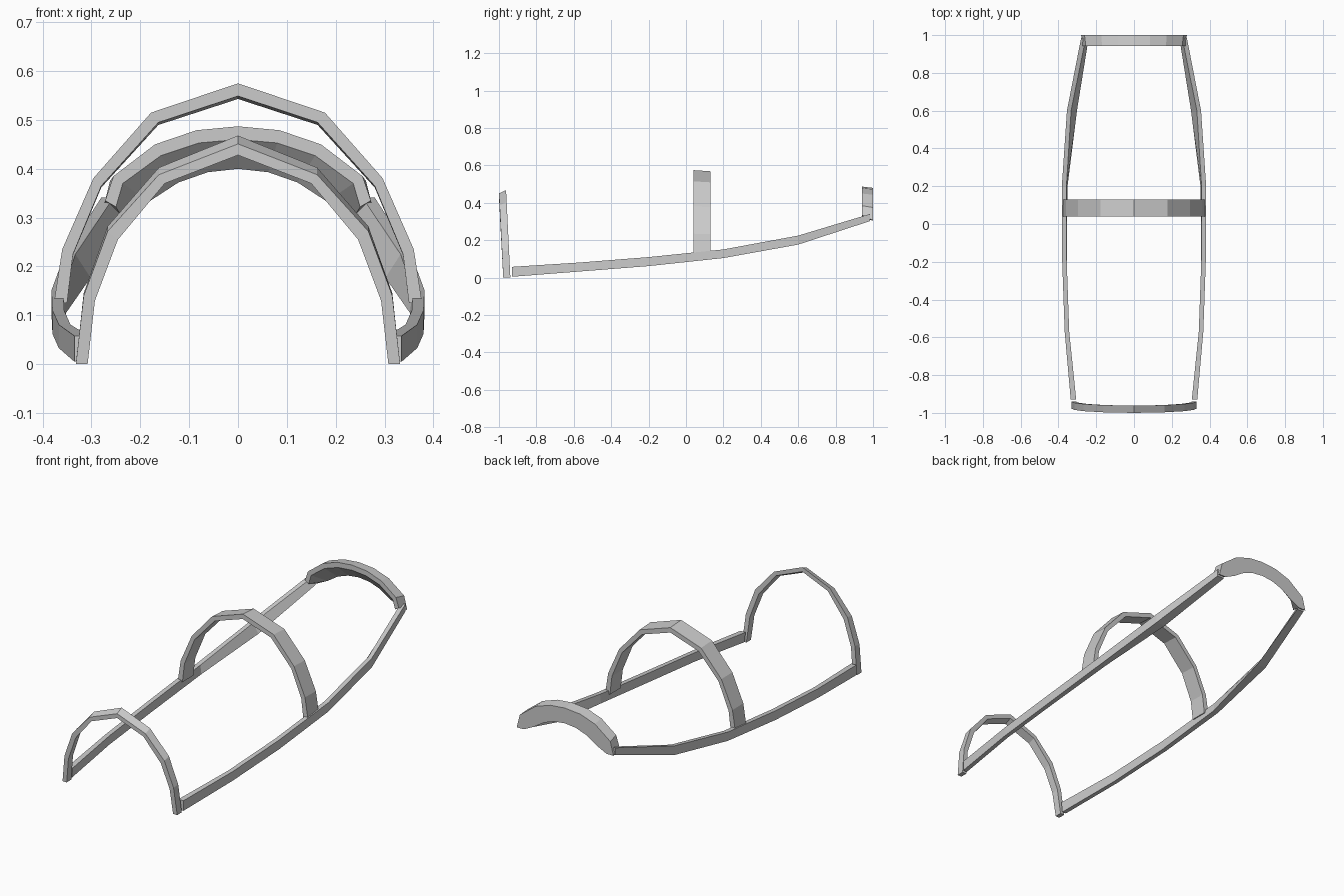
import bpy
import bmesh

cube = bpy.data.objects.get("Cube")
if cube:
    bpy.data.objects.remove(cube, do_unlink=True)

# Single plain metal colour
metal = bpy.data.materials.new("grey_metal")
metal.use_nodes = True
colour = (0.6, 0.6, 0.6, 1)
metal.diffuse_color = colour
metal.node_tree.nodes["Principled BSDF"].inputs["Base Color"].default_value = colour


def loft(name, sections):
    """Skin a row of four-cornered cross-sections, with capped ends."""
    bm = bmesh.new()
    rings = [[bm.verts.new(p) for p in s] for s in sections]
    for a, b in zip(rings, rings[1:]):
        for i in range(4):
            j = (i + 1) % 4
            bm.faces.new((a[i], a[j], b[j], b[i]))
    bm.faces.new(rings[0])
    bm.faces.new(rings[-1])
    bmesh.ops.recalc_face_normals(bm, faces=bm.faces)
    mesh = bpy.data.meshes.new(name)
    bm.to_mesh(mesh)
    bm.free()
    mesh.materials.append(metal)
    obj = bpy.data.objects.new(name, mesh)
    bpy.context.collection.objects.link(obj)
    return obj


def mirror_sections(half):
    """Complete an arch from its half, which runs from foot to crown."""
    other = [[(-x, y, z) for x, y, z in s] for s in reversed(half[:-1])]
    return half + other


def hoop(name, outer, inner, y_foot, y_crown, depth, back_rise):
    """Flat-banded arch; it may lean along y and rise towards its back."""
    half = []
    top = outer[-1][1]
    base = outer[0][1]
    for (xo, zo), (xi, zi) in zip(outer, inner):
        t = (zo - base) / (top - base)
        y = y_foot + (y_crown - y_foot) * t
        rise = back_rise * t
        half.append([(xo, y, zo), (xo, y + depth, zo + rise),
                     (xi, y + depth, zi + rise), (xi, y, zi)])
    return loft(name, mirror_sections(half))


# Front hoop, leaning forward
hoop("front_hoop",
     [(.332, 0), (.316, .14), (.267, .272), (.162, .388), (0, .451)],
     [(.308, 0), (.293, .13), (.246, .255), (.15, .37), (0, .428)],
     -.977, -1, .038, .017)

# Tall middle hoop
hoop("middle_hoop",
     [(.377, .125), (.36, .235), (.296, .381), (.178, .515), (0, .575)],
     [(.35, .125), (.338, .225), (.28, .365), (.163, .495), (0, .549)],
     .04, .04, .09, -.006)

# Rear bow with a sloping underside and a deep back face
front_out = [(.272, .335), (.255, .385), (.17, .45), (.085, .479), (0, .487)]
back_out = [(.28, .305), (.262, .375), (.172, .443), (.086, .472), (0, .48)]
back_in = [(.24, .305), (.182, .333), (.122, .372), (.062, .393), (0, .4)]
front_in = [(.25, .322), (.236, .37), (.158, .427), (.08, .453), (0, .46)]
bow = [[(a[0], .942, a[1]), (b[0], 1, b[1]), (c[0], 1, c[1]), (d[0], .942, d[1])]
       for a, b, c, d in zip(front_out, back_out, back_in, front_in)]
loft("rear_bow", mirror_sections(bow))

# Side rails: y, bottom z, top z, outer x, inner top x, inner bottom x
rail = [(-.93, .005, .058, .335, .306, .312),
        (-.57, .033, .081, .367, .343, .345),
        (-.2, .062, .11, .38, .356, .356),
        (.2, .105, .151, .382, .358, .352),
        (.6, .177, .225, .355, .333, .302),
        (.985, .303, .341, .28, .255, .24)]
for side, sign in (("left", 1), ("right", -1)):
    loft(side + "_rail",
         [[(sign * xo, y, zb), (sign * xo, y, zt),
           (sign * it, y, zt), (sign * ib, y, zb)]
          for y, zb, zt, xo, it, ib in rail])
